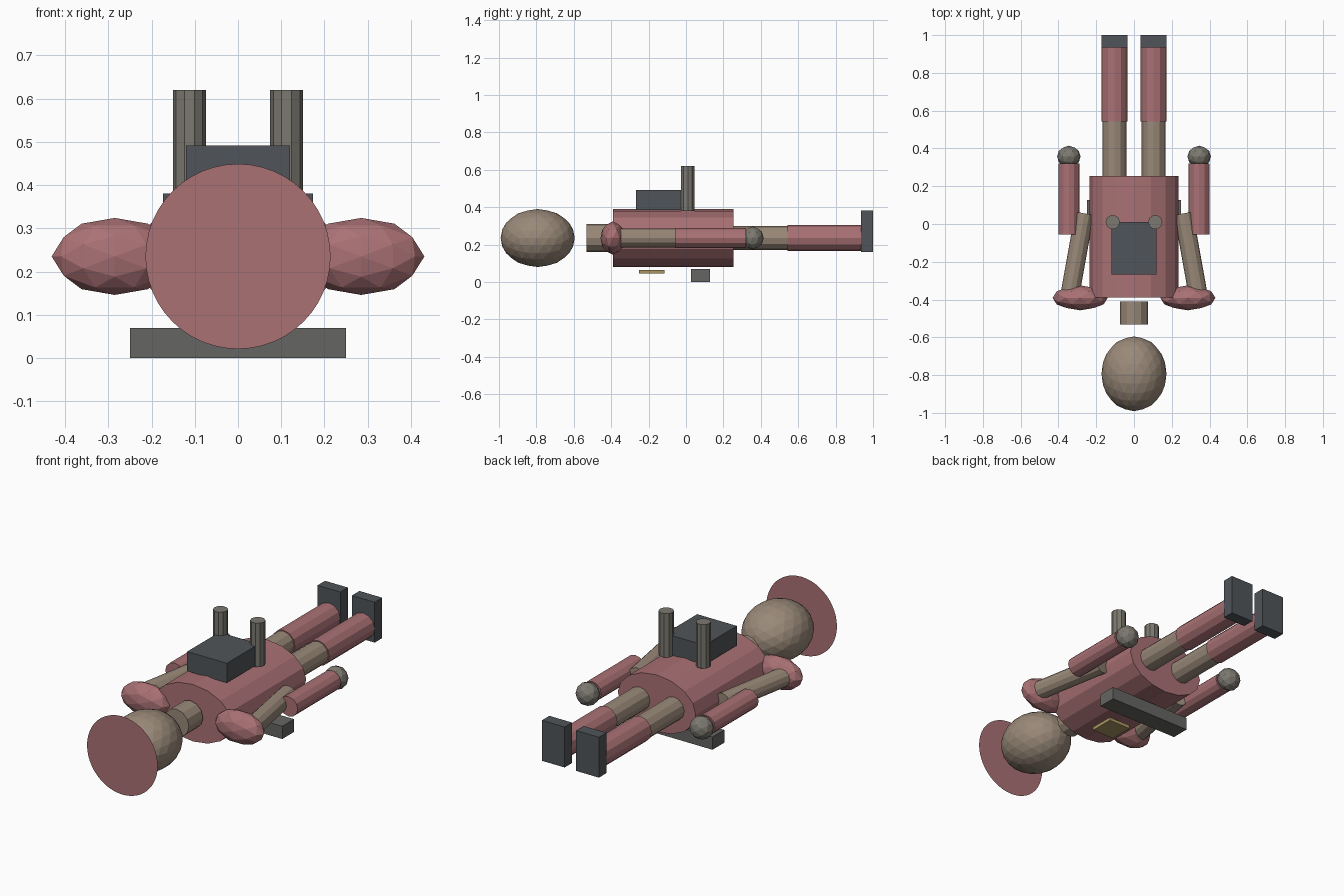
import bpy, bmesh, math
from mathutils import Vector, Matrix

if "Cube" in bpy.data.objects:
    bpy.data.objects.remove(bpy.data.objects["Cube"])

ZC = 0.235  # height of the body axis


def material(name, rgb):
    m = bpy.data.materials.new(name)
    m.diffuse_color = (*rgb, 1)
    m.use_nodes = True
    m.node_tree.nodes["Principled BSDF"].inputs["Base Color"].default_value = m.diffuse_color
    return m


CLOTH = material("red_cloth", (0.40, 0.165, 0.175))
SKIN = material("tan", (0.32, 0.25, 0.19))
DARK = material("dark_slate", (0.08, 0.09, 0.10))
METAL = material("warm_grey", (0.20, 0.19, 0.16))
STEEL = material("steel_grey", (0.13, 0.13, 0.125))
BRASS = material("brass", (0.40, 0.30, 0.12))


def finish(name, bm, mat):
    bmesh.ops.recalc_face_normals(bm, faces=bm.faces)
    me = bpy.data.meshes.new(name)
    bm.to_mesh(me)
    bm.free()
    me.materials.append(mat)
    ob = bpy.data.objects.new(name, me)
    bpy.context.collection.objects.link(ob)
    return ob


def tube(name, p, q, ru, rv, n, mat):
    """Flat-sided capped cylinder from p to q with radii ru (across) and rv."""
    p, q = Vector(p), Vector(q)
    d = (q - p).normalized()
    v = Vector((0, 1, 0)) if abs(d.z) > 0.9 else Vector((0, 0, 1))
    u = v.cross(d).normalized()
    bm = bmesh.new()
    rings = []
    for c in (p, q):
        rings.append([bm.verts.new(c + u * ru * math.cos(math.tau * i / n)
                                   + v * rv * math.sin(math.tau * i / n)) for i in range(n)])
    a, b = rings
    for i in range(n):
        j = (i + 1) % n
        bm.faces.new((a[i], a[j], b[j], b[i]))
    bm.faces.new(a[::-1])
    bm.faces.new(b)
    return finish(name, bm, mat)


def box(name, lo, hi, mat):
    lo, hi = Vector(lo), Vector(hi)
    bm = bmesh.new()
    bmesh.ops.create_cube(bm, size=1)
    bmesh.ops.scale(bm, vec=hi - lo, verts=bm.verts)
    bmesh.ops.translate(bm, vec=(lo + hi) / 2, verts=bm.verts)
    return finish(name, bm, mat)


def ball(name, c, r, sub, mat):
    """Faceted ball, turned so that a vertex lies on every axis."""
    bm = bmesh.new()
    bmesh.ops.create_icosphere(bm, subdivisions=sub, radius=1)
    turn = Matrix.Rotation(-math.atan2(0.5257, 0.8507), 4, 'Y')
    bmesh.ops.transform(bm, matrix=turn, verts=bm.verts)
    bmesh.ops.scale(bm, vec=r, verts=bm.verts)
    bmesh.ops.translate(bm, vec=c, verts=bm.verts)
    return finish(name, bm, mat)


# flat brim disc above the head
bm = bmesh.new()
bmesh.ops.create_circle(bm, cap_ends=True, segments=48, radius=0.214)
bmesh.ops.transform(bm, verts=bm.verts,
                    matrix=Matrix.Translation((0, -1, ZC)) @ Matrix.Rotation(math.pi / 2, 4, 'X'))
finish("brim", bm, CLOTH)

# head, neck, torso
ball("head", (0, -0.793, ZC), (0.172, 0.198, 0.155), 3, SKIN)
tube("neck", (0, -0.532, ZC), (0, -0.41, ZC), 0.075, 0.075, 12, SKIN)
tube("torso", (0, -0.39, ZC), (0, 0.253, ZC), 0.236, 0.156, 16, CLOTH)

# pack on the upper side, bar and plate on the lower side
box("pack", (-0.12, -0.268, 0.385), (0.12, 0.01, 0.492), DARK)
box("lower_bar", (-0.25, 0.026, 0), (0.25, 0.128, 0.07), STEEL)
box("plate", (-0.067, -0.251, 0.046), (0.067, -0.116, 0.065), BRASS)

# mirrored parts
for side, s in (("left", -1), ("right", 1)):
    tube(side + "_pack_post", (s * 0.1125, 0.01, 0.38), (s * 0.1125, 0.01, 0.62),
         0.038, 0.038, 10, METAL)
    # arm
    ball(side + "_shoulder", (s * 0.285, -0.391, ZC), (0.146, 0.066, 0.089), 2, CLOTH)
    tube(side + "_upper_arm", (s * 0.342, -0.39, ZC), (s * 0.262, 0.056, ZC),
         0.05, 0.05, 12, SKIN)
    tube(side + "_forearm", (s * 0.345, -0.056, ZC), (s * 0.345, 0.32, ZC),
         0.056, 0.054, 12, CLOTH)
    ball(side + "_hand", (s * 0.345, 0.357, ZC), (0.062, 0.058, 0.062), 2, METAL)
    # leg
    x = s * 0.104
    tube(side + "_thigh", (x, 0.23, ZC), (x, 0.55, ZC), 0.063, 0.063, 12, SKIN)
    tube(side + "_shin", (x, 0.543, ZC), (x, 0.94, ZC), 0.069, 0.069, 12, CLOTH)
    box(side + "_foot", (x - 0.069, 0.935, 0.16), (x + 0.069, 1.0, 0.381), DARK)
